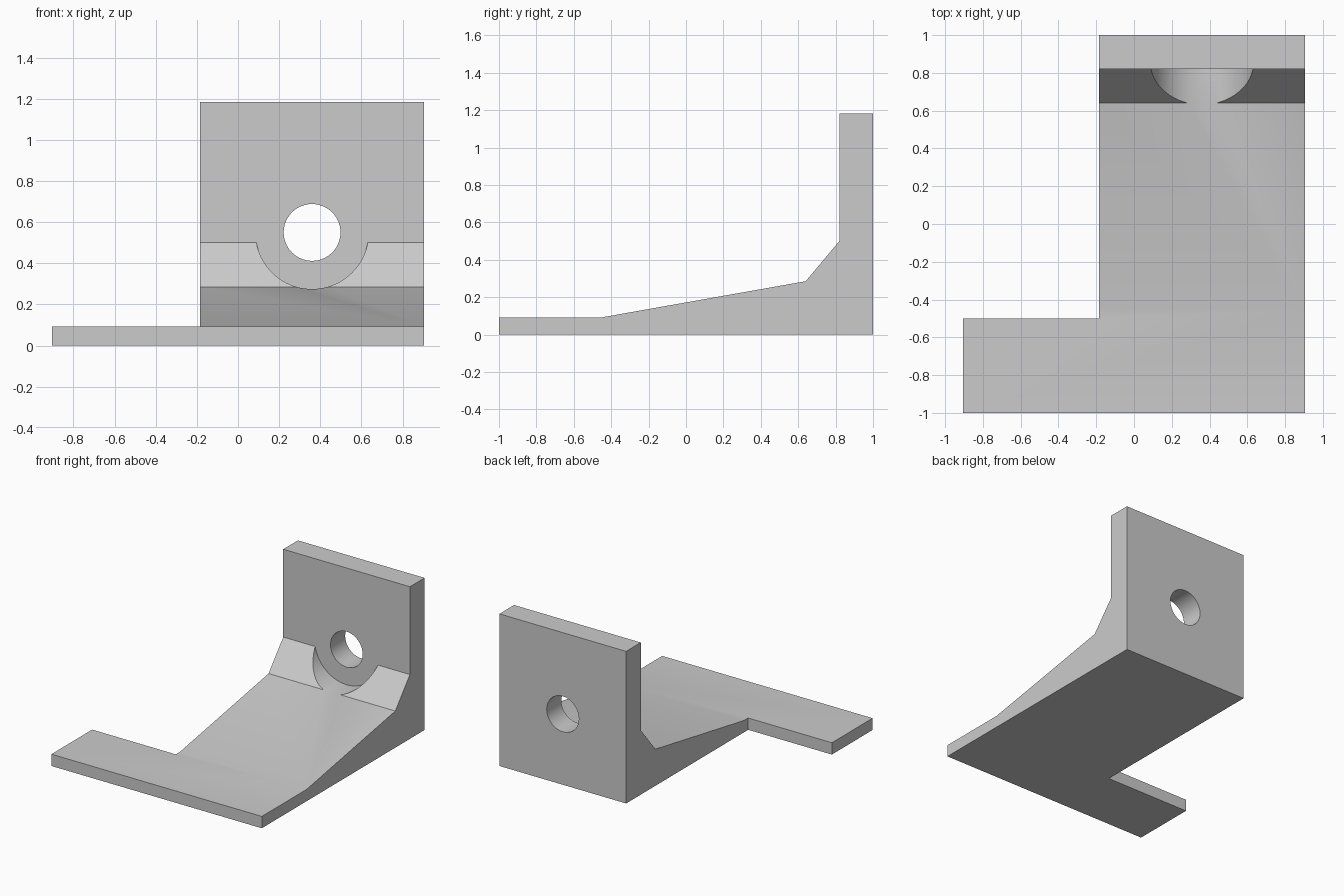
import bpy, bmesh, math
from mathutils import Matrix

cube = bpy.data.objects.get("Cube")
if cube:
    bpy.data.objects.remove(cube)

LEFT, RIGHT = -0.905, 0.905      # full width of the foot
WALL_X = -0.185                  # right edge of the wall and ramp
HOLE_X, HOLE_Z = 0.36, 0.55

grey = bpy.data.materials.new("plain grey")
grey.use_nodes = True
colour = (0.6, 0.6, 0.6, 1)
grey.diffuse_color = colour
grey.node_tree.nodes["Principled BSDF"].inputs["Base Color"].default_value = colour


def make_object(name, bm):
    bmesh.ops.recalc_face_normals(bm, faces=bm.faces)
    mesh = bpy.data.meshes.new(name)
    bm.to_mesh(mesh)
    bm.free()
    mesh.materials.append(grey)
    obj = bpy.data.objects.new(name, mesh)
    bpy.context.collection.objects.link(obj)
    return obj


def extrude_profile(name, points, x0, x1):
    bm = bmesh.new()
    face = bm.faces.new([bm.verts.new((x0, y, z)) for y, z in points])
    side = bmesh.ops.extrude_face_region(bm, geom=[face])["geom"]
    verts = [v for v in side if isinstance(v, bmesh.types.BMVert)]
    bmesh.ops.translate(bm, verts=verts, vec=(x1 - x0, 0, 0))
    return make_object(name, bm)


def bore(name, radius, y0, y1):
    bm = bmesh.new()
    place = (Matrix.Translation((HOLE_X, (y0 + y1) / 2, HOLE_Z))
             @ Matrix.Rotation(math.pi / 2, 4, "X"))
    bmesh.ops.create_cone(bm, cap_ends=True, segments=96, radius1=radius,
                          radius2=radius, depth=y1 - y0, matrix=place)
    return make_object(name, bm)


# Bracket: foot, ramp, gusset and wall in one side profile
bracket = extrude_profile("bracket", [
    (-1, 0), (1, 0), (1, 1.183), (0.82, 1.183), (0.82, 0.5),
    (0.64, 0.285), (-0.45, 0.092), (-1, 0.092)], LEFT, RIGHT)

# Cutters: corner notch, bolt hole, clearance for the bolt head
cutters = [
    extrude_profile("notch_cutter", [(-0.5, -1), (2, -1), (2, 2), (-0.5, 2)],
                    LEFT - 1, WALL_X),
    bore("hole_cutter", 0.138, 0.7, 1.2),
    bore("clearance_cutter", 0.275, 0.3, 0.82),
]
bpy.context.view_layer.objects.active = bracket
for cutter in cutters:
    cutter.hide_render = True
    cut = bracket.modifiers.new(cutter.name, "BOOLEAN")
    cut.operation = "DIFFERENCE"
    cut.solver = "EXACT"
    cut.object = cutter
    bpy.ops.object.modifier_apply(modifier=cut.name)
    bpy.data.objects.remove(cutter)

# Smooth bores, sharp edges
bpy.ops.object.select_all(action="DESELECT")
bracket.select_set(True)
bpy.ops.object.shade_smooth_by_angle(angle=math.radians(30))
